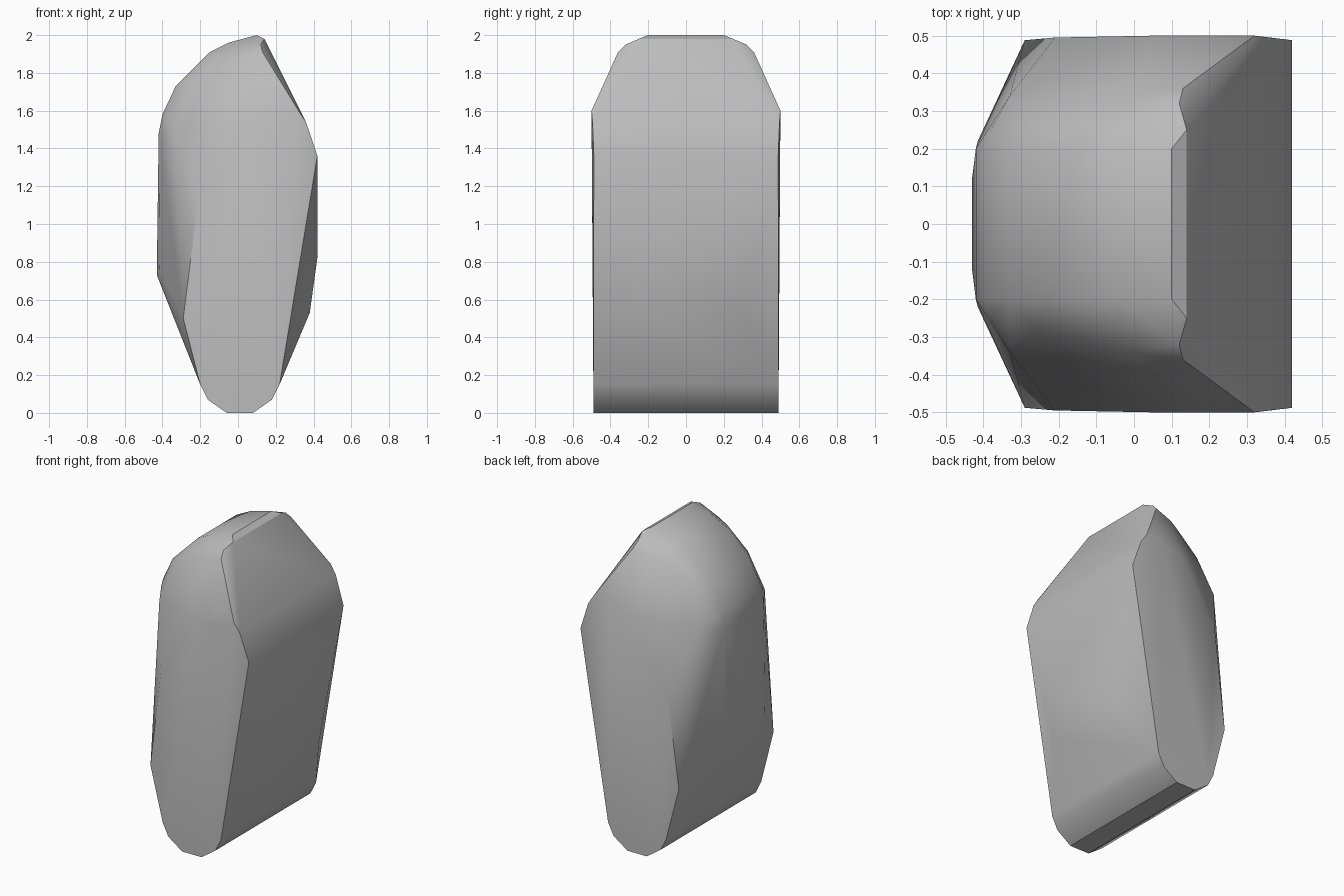
import bpy
import bmesh
from math import radians

cube = bpy.data.objects.get("Cube")
if cube:
    bpy.data.objects.remove(cube, do_unlink=True)


def make_material(name, color):
    mat = bpy.data.materials.new(name)
    mat.use_nodes = True
    mat.diffuse_color = color
    mat.node_tree.nodes["Principled BSDF"].inputs["Base Color"].default_value = color
    return mat


def mirrored(points):
    """Give each (x, half depth, z) corner a front and a back copy."""
    return [(x, side * y, z) for x, y, z in points for side in (-1, 1)]


# Rounded foot and the two flat end faces
foot = [(-.06, .49, 0), (.08, .49, 0), (.18, .49, .07), (.22, .49, .15),
        (-.16, .49, .07), (-.2, .49, .15)]
end_faces = [(-.29, .488, .5), (-.21, .495, 1.13), (.05, .5, 1.55),
             (.2, .5, 1.6), (.32, .5, 1.6), (.36, .495, 1.54), (.42, .488, 1.36)]
# Broad left flank with its low bulge
left_flank = [(.38, .29, .53), (.42, .24, .82), (.425, .1, 1.2)]
# Sharp sloping ridge at the top
ridge = [(.13, .36, 1.91), (.12, .32, 1.95), (.14, .25, 1.98), (.1, .2, 2)]
# Rounded shoulder falling away to the right
shoulder = [(-.05, .2, 1.96), (-.15, .2, 1.91), (0, .34, 1.88),
            (-.1, .29, 1.87), (-.25, .28, 1.75), (-.33, .2, 1.73),
            (-.33, .34, 1.5), (-.4, .2, 1.58), (-.38, .25, 1.55)]
# Right flank with chamfered corners
right_flank = [(-.42, .2, 1.48), (-.43, .12, .73), (-.415, .22, .76)]

bm = bmesh.new()
for part in (foot, end_faces, left_flank, ridge, shoulder, right_flank):
    for point in mirrored(part):
        bm.verts.new(point)

# Wrap the corners in one chiselled stone surface
hull = bmesh.ops.convex_hull(bm, input=bm.verts)
loose = [v for v in bm.verts if not v.link_faces]
bmesh.ops.delete(bm, geom=loose, context="VERTS")
bmesh.ops.dissolve_limit(bm, angle_limit=radians(2), verts=bm.verts, edges=bm.edges)
bmesh.ops.recalc_face_normals(bm, faces=bm.faces)

mesh = bpy.data.meshes.new("boulder")
bm.to_mesh(mesh)
bm.free()
boulder = bpy.data.objects.new("boulder", mesh)
bpy.context.collection.objects.link(boulder)
mesh.materials.append(make_material("stone grey", (.5, .5, .5, 1)))

# Soft facets, crisp main edges
bpy.ops.object.select_all(action="DESELECT")
boulder.select_set(True)
bpy.context.view_layer.objects.active = boulder
bpy.ops.object.shade_smooth_by_angle(angle=radians(30))
